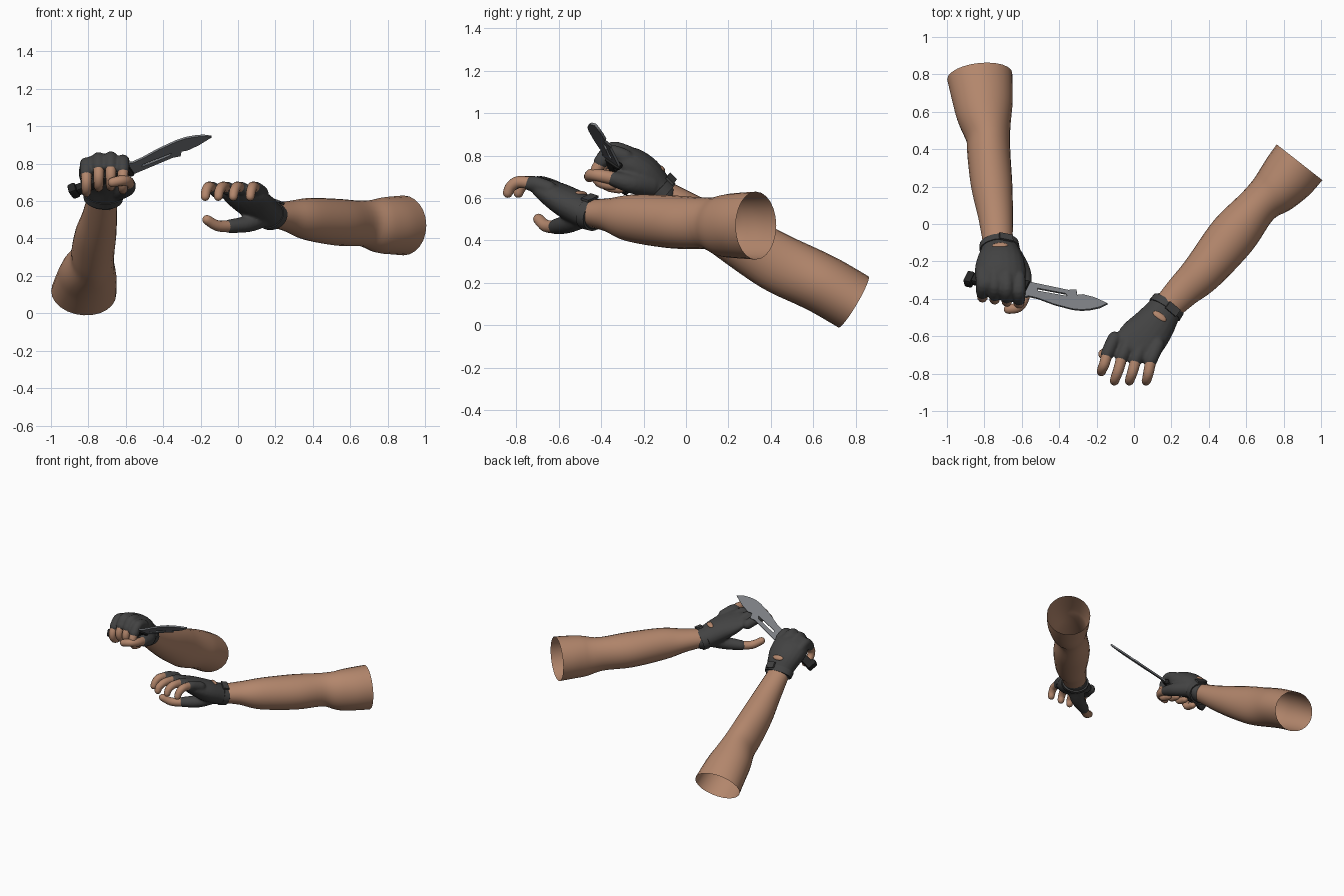
import bpy, bmesh, math
from mathutils import Vector, Matrix

if "Cube" in bpy.data.objects:
    bpy.data.objects.remove(bpy.data.objects["Cube"])


def material(name, rgb, rough=0.7):
    m = bpy.data.materials.new(name)
    m.use_nodes = True
    m.diffuse_color = (*rgb, 1)
    b = m.node_tree.nodes["Principled BSDF"]
    b.inputs["Base Color"].default_value = (*rgb, 1)
    b.inputs["Roughness"].default_value = rough
    return m


SKIN = material("skin", (0.45, 0.24, 0.15))
GLOVE = material("glove_grey", (0.055, 0.055, 0.055))
STEEL = material("blade_steel", (0.19, 0.2, 0.215))
GRIP = material("grip_black", (0.018, 0.018, 0.018))
X, Z = Vector((1, 0, 0)), Vector((0, 0, 1))


def spline(values, steps):
    """Smooth interpolation through a list of vectors."""
    out = []
    n = len(values)
    for i in range(n - 1):
        a, b, c, d = (values[max(0, min(n - 1, k))] for k in (i - 1, i, i + 1, i + 2))
        for s in range(steps):
            t = s / steps
            out.append([0.5 * (2 * q + (r - p) * t + (2 * p - 5 * q + 4 * r - w) * t * t
                        + (3 * q - p - 3 * r + w) * t ** 3) for p, q, r, w in zip(a, b, c, d)])
    return out + [list(values[-1])]


def loft(bm, stations, side, closed=True, steps=4, seg=20):
    """Sweep ellipses along stations of (x, y, z, side radius, up radius)."""
    rows = spline(stations, steps)
    pts = [Vector(r[:3]) for r in rows]
    rings = []
    for i, r in enumerate(rows):
        t = (pts[min(i + 1, len(pts) - 1)] - pts[max(i - 1, 0)]).normalized()
        s = (side - t * side.dot(t)).normalized()
        rings.append((pts[i], s, t.cross(s), t, r[3], r[4]))
    if closed:  # rounded ends
        def cap(ring, sign):
            p, s, u, t, a, b = ring
            return [(p + t * sign * min(a, b) * math.sin(w), s, u, t,
                     a * math.cos(w), b * math.cos(w)) for w in (0.5, 0.95, 1.35)]
        rings = cap(rings[0], -1)[::-1] + rings + cap(rings[-1], 1)
    loops = []
    for p, s, u, t, a, b in rings:
        angles = [math.tau * k / seg for k in range(seg)]
        loops.append([bm.verts.new(p + s * a * math.cos(w) + u * b * math.sin(w)) for w in angles])
    for lo, hi in zip(loops, loops[1:]):
        for k in range(seg):
            j = (k + 1) % seg
            bm.faces.new((lo[k], lo[j], hi[j], hi[k]))
    if closed:
        bm.faces.new(loops[0])
        bm.faces.new(loops[-1])


def finish(bm, name, mat, angle=50):
    bmesh.ops.recalc_face_normals(bm, faces=bm.faces)
    me = bpy.data.meshes.new(name)
    bm.to_mesh(me)
    bm.free()
    ob = bpy.data.objects.new(name, me)
    bpy.context.collection.objects.link(ob)
    me.materials.append(mat)
    select(ob)
    bpy.ops.object.shade_smooth_by_angle(angle=math.radians(angle))
    return ob


def select(ob):
    bpy.ops.object.select_all(action="DESELECT")
    ob.select_set(True)
    bpy.context.view_layer.objects.active = ob


def tube(bm, path, r0, r1, side):
    n = len(path) - 1
    loft(bm, [(*p, r0 + (r1 - r0) * i / n, r0 + (r1 - r0) * i / n)
              for i, p in enumerate(path)], side, seg=14)


def frame(origin, a, b):
    """Matrix with local x along a and local y near b."""
    a = Vector(a).normalized()
    b = Vector(b)
    b = (b - a * b.dot(a)).normalized()
    m = Matrix((a, b, a.cross(b))).transposed().to_4x4()
    m.translation = origin
    return m


def arm(name, stations, side):
    bm = bmesh.new()
    loft(bm, stations, side, closed=False, steps=5, seg=24)
    finish(bm, name, SKIN, 80)


def hand(label, palm, side, sleeves, fingers, thumb_sleeve, thumb):
    # glove: palm, finger sleeves and thumb fused into one skin
    bm = bmesh.new()
    loft(bm, palm, side)
    for path in sleeves:
        tube(bm, path, 0.036, 0.035, side)
    loft(bm, thumb_sleeve, Z)
    glove = finish(bm, label + "_glove", GLOVE)
    remesh = glove.modifiers.new("fuse", "REMESH")
    remesh.mode = "VOXEL"
    remesh.voxel_size = 0.009
    smooth = glove.modifiers.new("soften", "SMOOTH")
    smooth.iterations = 3
    select(glove)
    bpy.ops.object.convert(target="MESH")
    bpy.ops.object.shade_smooth_by_angle(angle=math.radians(60))
    # bare fingertips
    for path, finger in zip(fingers, ("index", "middle", "ring", "little")):
        bm = bmesh.new()
        tube(bm, path, 0.03, 0.024, side)
        finish(bm, f"{label}_{finger}_finger", SKIN)
    bm = bmesh.new()
    tube(bm, thumb, 0.032, 0.026, Z)
    finish(bm, label + "_thumb", SKIN)
    # wrist strap with its closing tab, and the opening on the back of the hand
    p, q = Vector(palm[0][:3]), Vector(palm[1][:3])
    t = (q - p).normalized()
    s = (side - t * side.dot(t)).normalized()
    up = t.cross(s)
    a, b = palm[0][3] + 0.007, palm[0][4] + 0.007
    bm = bmesh.new()
    loft(bm, [(*(p + t * d), a + g, b + g) for d, g in
              ((-0.012, -0.014), (-0.012, 0), (0.03, 0.003), (0.03, -0.014))],
         side, closed=False, steps=1, seg=24)
    finish(bm, label + "_wrist_strap", GLOVE, 40)
    bm = bmesh.new()
    spot = p + t * 0.02 + up * (b + 0.002) + s * 0.035
    bmesh.ops.create_cube(bm, size=1, matrix=frame(spot, s - up * 0.35, t)
                          @ Matrix.Diagonal((0.075, 0.045, 0.012, 1)))
    finish(bm, label + "_strap_tab", GLOVE, 30)
    c = (Vector(palm[1]) + Vector(palm[2])) / 2
    spot = c.to_3d() if len(c) == 3 else Vector(c[:3])
    spot += up * (c[4] - 0.004)
    bm = bmesh.new()
    bmesh.ops.create_uvsphere(bm, u_segments=20, v_segments=10, radius=1,
                              matrix=frame(spot, s, t) @ Matrix.Diagonal((0.042, 0.02, 0.012, 1)))
    finish(bm, label + "_glove_opening", SKIN)


# Right arm and closed fist
arm("right_arm", [
    (-.825, .79, .11, .175, .14), (-.81, .67, .18, .162, .14), (-.80, .58, .225, .148, .14),
    (-.78, .46, .28, .118, .14), (-.775, .36, .335, .115, .135), (-.76, .2, .425, .11, .115),
    (-.74, .04, .52, .093, .09), (-.725, -.14, .64, .075, .062)], X)

sleeves, fingers = [], []
for x, dz in ((-.615, -.005), (-.68, .012), (-.745, .008), (-.81, -.02)):
    dy = -0.17 * (x + 0.715)
    sleeves.append([(x, y + dy, z + dz) for y, z in ((-.27, .80), (-.34, .82), (-.385, .775))])
    fingers.append([(x, y + dy, z + dz) for y, z in
                    ((-.37, .79), (-.408, .73), (-.388, .68), (-.33, .665))])
hand("right", [
    (-.72, -.115, .62, .098, .072), (-.717, -.145, .65, .104, .08), (-.715, -.2, .71, .128, .09),
    (-.715, -.265, .755, .138, .088), (-.715, -.31, .785, .128, .07)], X, sleeves, fingers,
    [(-.65, -.17, .66, .06, .055), (-.6, -.26, .67, .047, .05), (-.585, -.34, .69, .036, .038)],
    [(-.585, -.33, .69), (-.59, -.40, .705), (-.62, -.445, .71), (-.67, -.455, .70)])

# Left arm and open hand
across = Vector((.78, -.62, 0))
arm("left_arm", [
    (.885, .33, .47, .155, .16), (.825, .255, .47, .15, .155), (.755, .18, .47, .133, .147),
    (.665, .1, .48, .11, .122), (.53, -.06, .487, .13, .125), (.37, -.255, .505, .112, .112),
    (.26, -.36, .52, .092, .08), (.15, -.475, .53, .075, .06)], across)

sleeves, fingers = [], []
for bx, by, tx, ty in ((-.145, -.70, -.17, -.79), (-.065, -.715, -.10, -.84),
                       (.008, -.73, -.02, -.84), (.088, -.735, .07, -.84)):
    sleeves.append([(bx + .04, by + .09, .645), (bx + .012, by + .03, .667), (bx, by, .668)])
    fingers.append([(bx + .005, by + .02, .668), (bx * .5 + tx * .5, by * .5 + ty * .5, .676),
                    (tx, ty + .015, .655), (tx - .005, ty, .625)])
hand("left", [
    (.18, -.437, .52, .088, .068), (.155, -.472, .532, .095, .074), (.10, -.55, .575, .115, .075),
    (.04, -.62, .62, .128, .06), (.0, -.665, .65, .12, .042)], Vector((.88, -.47, 0)),
    sleeves, fingers,
    [(.12, -.5, .51, .055, .06), (.05, -.56, .478, .045, .05), (-.05, -.615, .465, .036, .037)],
    [(-.04, -.61, .465), (-.11, -.66, .468), (-.165, -.695, .5)])

# Knife, built flat along its own length and then placed in the fist
KNIFE = frame(Vector((-.567, -.31, .745)), (.905, -.19, .38), (-.38, -.77, .52))
blade_outline = [(-.02, .01), (.02, 0), (.24, 0), (.28, -.014), (.30, .02), (.33, .008),
                 (.40, .012), (.484, .032), (.45, .068), (.406, .092), (.36, .108), (.31, .114),
                 (.2, .108), (.1, .092), (.04, .09), (.03, .1), (-.02, .085)]
slot_outline = [(.07, .03), (.235, .026), (.25, .04), (.08, .046)]
curve = bpy.data.curves.new("blade", "CURVE")
curve.dimensions = "2D"
curve.fill_mode = "BOTH"
curve.extrude = 0.006
for outline in (blade_outline, slot_outline):
    sp = curve.splines.new("POLY")
    sp.points.add(len(outline) - 1)
    for point, (u, v) in zip(sp.points, outline):
        point.co = (u, v, 0, 1)
    sp.use_cyclic_u = True
blade = bpy.data.objects.new("blade", curve)
bpy.context.collection.objects.link(blade)
curve.materials.append(STEEL)
blade.matrix_world = KNIFE
select(blade)
bpy.ops.object.convert(target="MESH")

for name, u, v, size in (("handle", -.16, .054, (.32, .056, .046)),
                         ("pommel", -.318, .06, (.045, .075, .058)),
                         ("guard", .0, .048, (.03, .105, .036))):
    bm = bmesh.new()
    bmesh.ops.create_cube(bm, size=1, matrix=Matrix.Diagonal((*size, 1)))
    bmesh.ops.bevel(bm, geom=bm.edges[:], offset=.011, segments=2, affect="EDGES", profile=.5)
    bm.transform(KNIFE @ Matrix.Translation((u, v, 0)))
    finish(bm, name, GRIP, 35)
